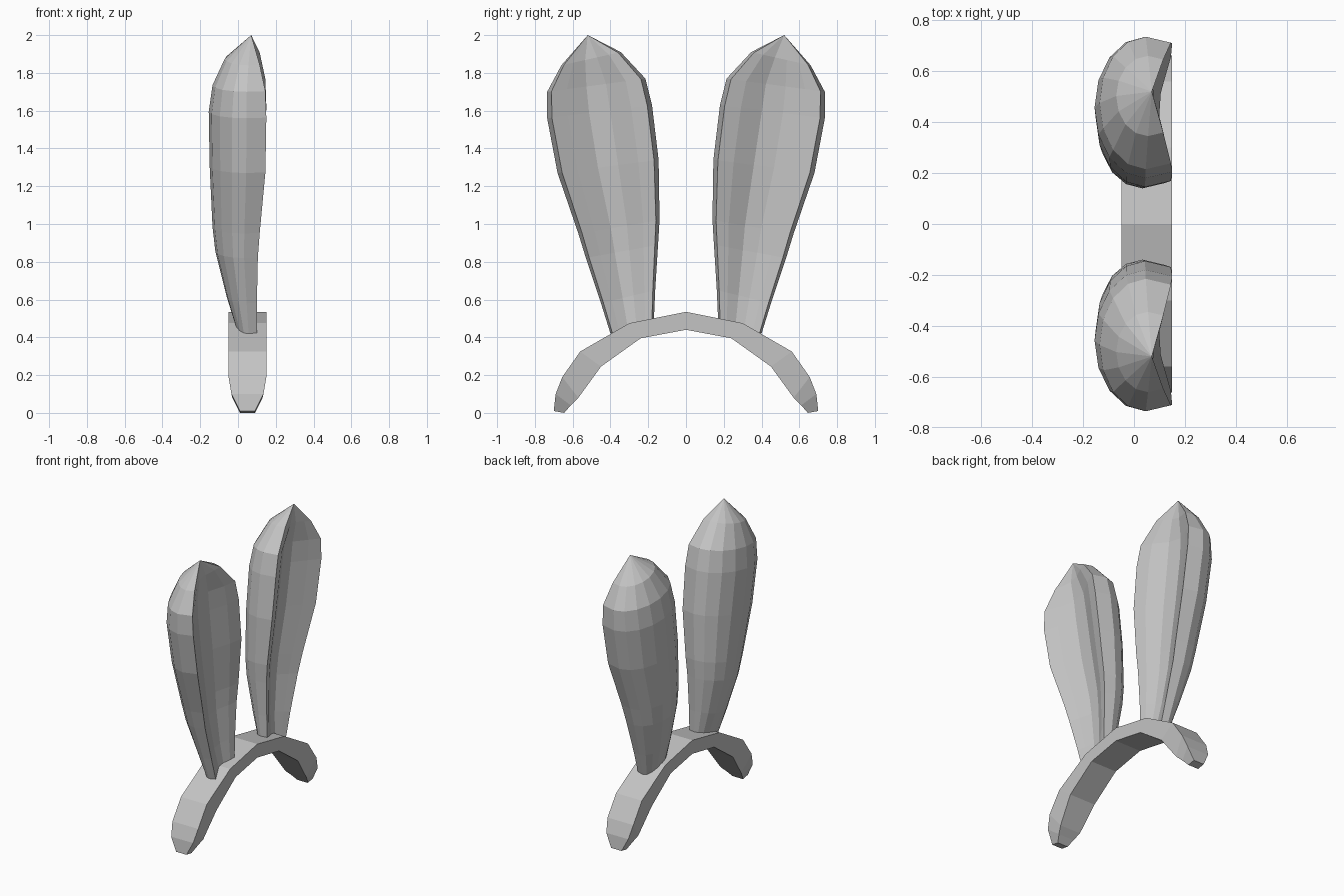
import bpy, bmesh, math

cube = bpy.data.objects.get("Cube")
if cube:
    bpy.data.objects.remove(cube, do_unlink=True)

grey = bpy.data.materials.new("plain grey")
grey.use_nodes = True
colour = (0.55, 0.55, 0.55, 1)
grey.diffuse_color = colour
grey.node_tree.nodes["Principled BSDF"].inputs["Base Color"].default_value = colour


def loft(name, rings, tip=None):
    """Skin closed rings of equal length, capped, or closed to a tip point."""
    bm = bmesh.new()
    loops = [[bm.verts.new(p) for p in ring] for ring in rings]
    n = len(loops[0])
    for a, b in zip(loops, loops[1:]):
        for i in range(n):
            j = (i + 1) % n
            bm.faces.new((a[i], a[j], b[j], b[i]))
    bm.faces.new(loops[0])
    if tip:
        top = bm.verts.new(tip)
        for i in range(n):
            bm.faces.new((loops[-1][i], loops[-1][(i + 1) % n], top))
    else:
        bm.faces.new(loops[-1])
    bmesh.ops.recalc_face_normals(bm, faces=bm.faces)
    mesh = bpy.data.meshes.new(name)
    bm.to_mesh(mesh)
    bm.free()
    mesh.materials.append(grey)
    obj = bpy.data.objects.new(name, mesh)
    bpy.context.collection.objects.link(obj)
    return obj


# Headband: half profile of (outer y, z, half width, inner y, z, half width)
half = [
    (0.30, 0.475, 0.10, 0.24, 0.395, 0.10),
    (0.56, 0.325, 0.10, 0.45, 0.245, 0.10),
    (0.655, 0.19, 0.10, 0.57, 0.08, 0.08),
    (0.69, 0.10, 0.085, 0.61, 0.04, 0.06),
    (0.70, 0.01, 0.04, 0.645, 0.0, 0.04),
]
MID_X = 0.05


def band_ring(row, side):
    oy, oz, ow, iy, iz, iw = row
    return [(MID_X - ow, side * oy, oz), (MID_X + ow, side * oy, oz),
            (MID_X + iw, side * iy, iz), (MID_X - iw, side * iy, iz)]


crown = band_ring((0, 0.535, 0.10, 0, 0.44, 0.10), 1)
loft("headband", [band_ring(r, -1) for r in reversed(half)] + [crown]
     + [band_ring(r, 1) for r in half])

# Ear sections: z at outer side, outer y, inner y, back x, rim x, hollow depth
sections = [
    (0.42, 0.40, 0.17, -0.01, 0.10, 0.03),
    (0.58, 0.45, 0.163, -0.06, 0.10, 0.05),
    (0.82, 0.53, 0.148, -0.12, 0.105, 0.07),
    (0.95, 0.57, 0.14, -0.135, 0.115, 0.08),
    (1.27, 0.68, 0.145, -0.15, 0.145, 0.10),
    (1.56, 0.735, 0.18, -0.155, 0.15, 0.10),
    (1.70, 0.735, 0.215, -0.135, 0.145, 0.09),
    (1.84, 0.66, 0.345, -0.07, 0.115, 0.04),
]
# Hollow across the ear: (position, share of depth)
hollow = [(-0.91, 0), (-0.6, 0.3), (-0.2, 0.9), (0.2, 1), (0.6, 0.45), (0.91, 0)]
ARC = 9


def ear_ring(section, side):
    z, yo, yi, back, rim, depth = section
    mid, r = (yo + yi) / 2, (yo - yi) / 2
    wide = rim - 0.38 * r
    pts = []
    for i in range(ARC):
        a = math.pi * i / (ARC - 1)
        pts.append((wide - (wide - back) * math.sin(a), math.cos(a)))
    pts += [(rim - depth * d, s) for s, d in hollow]
    # Sections lean with the ear: the inner side sits higher
    return [(x, side * (mid + r * s), z + 0.07 * (1 - s) / 2) for x, s in pts]


for name, side in (("ear_front", -1), ("ear_back", 1)):
    loft(name, [ear_ring(s, side) for s in sections], (0.07, side * 0.52, 2.0))
